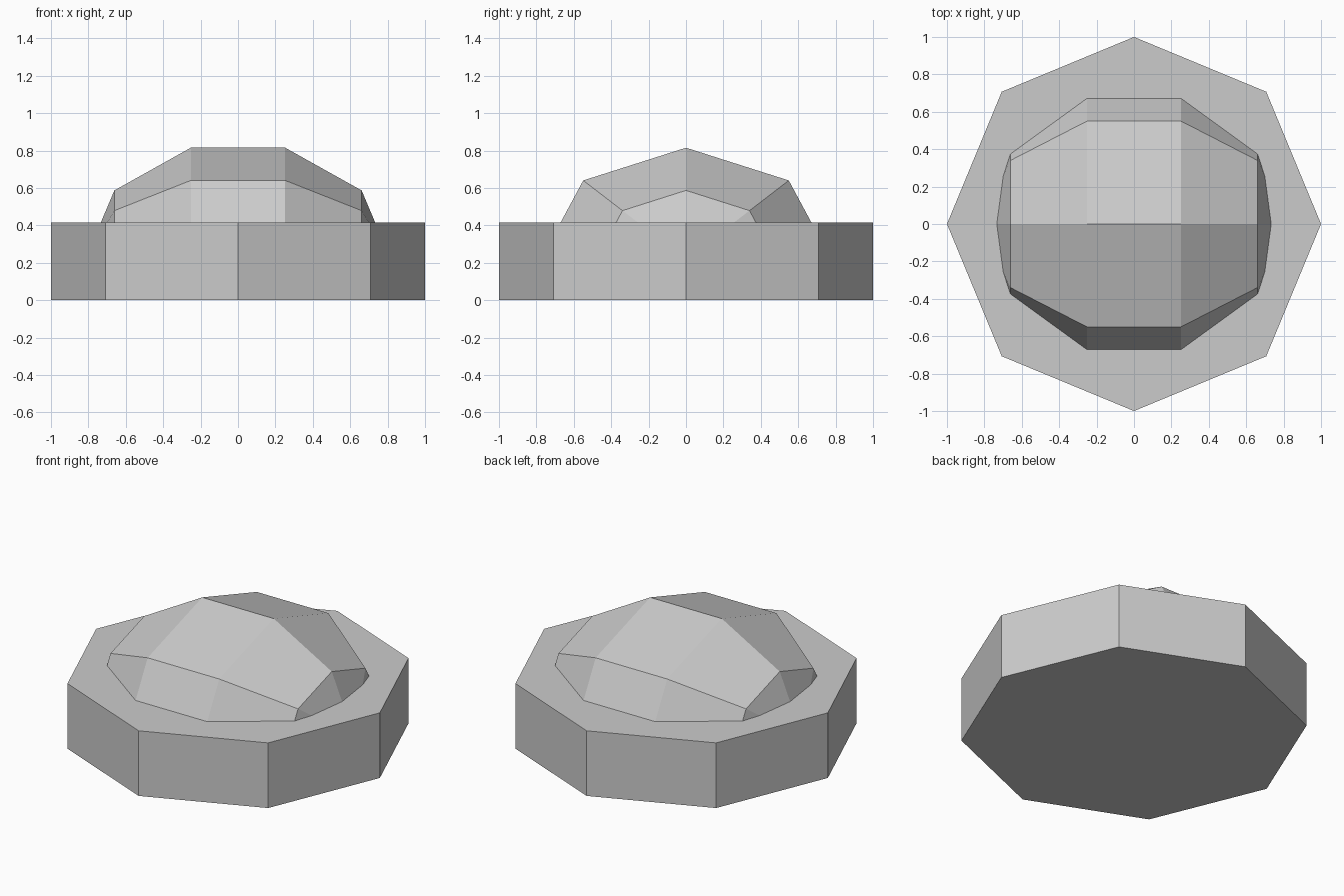
import bpy, bmesh, math
from mathutils import Matrix

if "Cube" in bpy.data.objects:
    bpy.data.objects.remove(bpy.data.objects["Cube"])

BASE_H = 0.415

grey = bpy.data.materials.new("light_grey")
grey.diffuse_color = (0.6, 0.6, 0.6, 1)
grey.use_nodes = True
grey.node_tree.nodes["Principled BSDF"].inputs["Base Color"].default_value = grey.diffuse_color


def make_part(name, bm):
    bmesh.ops.recalc_face_normals(bm, faces=bm.faces)
    mesh = bpy.data.meshes.new(name)
    bm.to_mesh(mesh)
    bm.free()
    mesh.materials.append(grey)
    obj = bpy.data.objects.new(name, mesh)
    bpy.context.collection.objects.link(obj)
    return obj


# Eight-sided base slab with corners on the axes
bm = bmesh.new()
ring = [bm.verts.new((math.cos(i * math.pi / 4), math.sin(i * math.pi / 4), 0))
        for i in range(8)]
bottom = bm.faces.new(ring)
ext = bmesh.ops.extrude_face_region(bm, geom=[bottom], use_keep_orig=True)
top = [g for g in ext["geom"] if isinstance(g, bmesh.types.BMVert)]
bmesh.ops.translate(bm, verts=top, vec=(0, 0, BASE_H))
make_part("base", bm)

# Flattened low-poly sphere lying along x, cut off just inside the base
bm = bmesh.new()
shape = (Matrix.Translation((0, 0, 0.218))
         @ Matrix.Diagonal((0.817, 0.817, 0.628, 1))
         @ Matrix.Rotation(math.pi / 2, 4, 'Y'))
bmesh.ops.create_uvsphere(bm, u_segments=8, v_segments=5, radius=1, matrix=shape)
bmesh.ops.bisect_plane(bm, geom=bm.verts[:] + bm.edges[:] + bm.faces[:],
                       plane_co=(0, 0, BASE_H - 0.005), plane_no=(0, 0, 1),
                       clear_inner=True)
bmesh.ops.holes_fill(bm, edges=[e for e in bm.edges if e.is_boundary], sides=0)
make_part("dome", bm)
